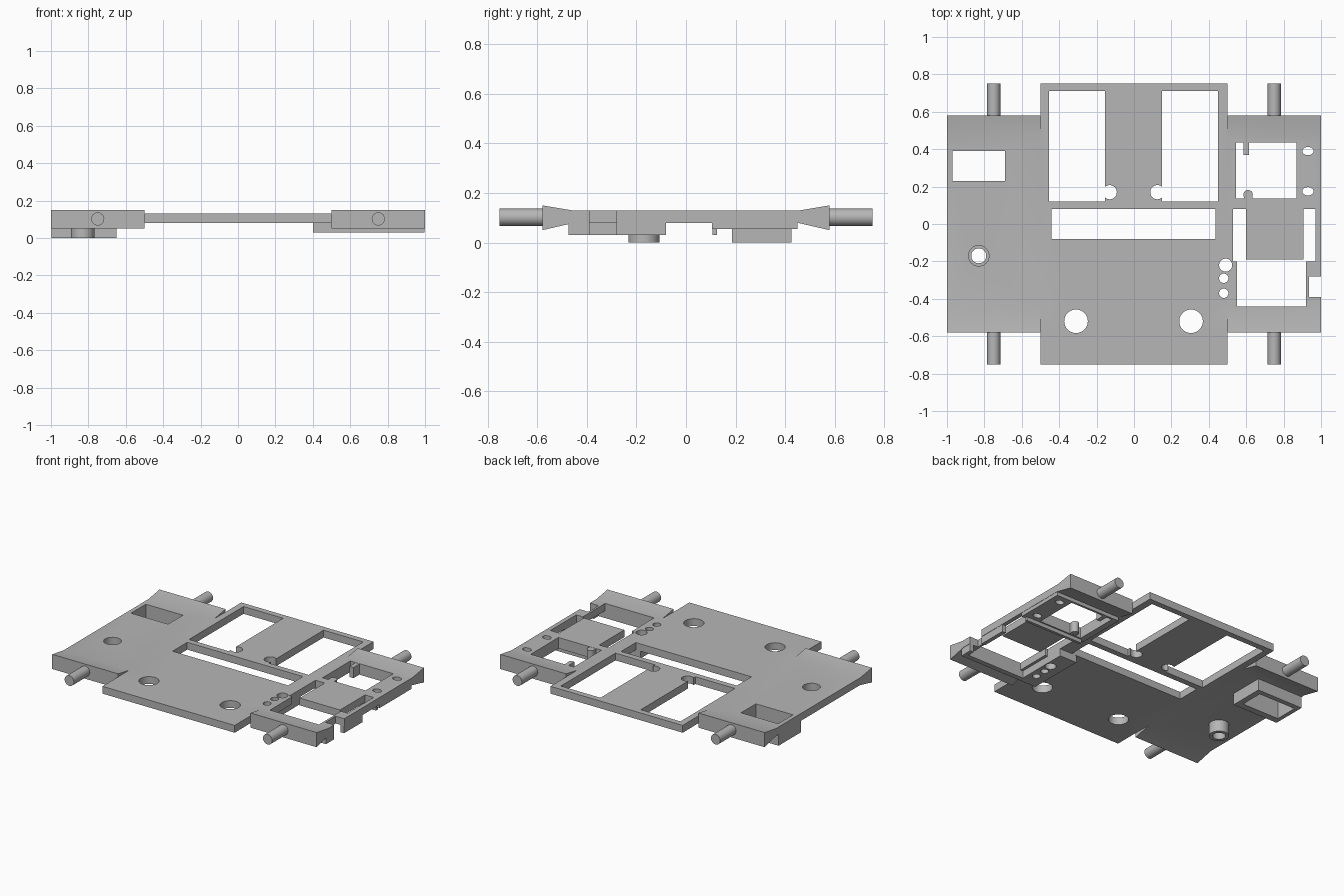
import bpy, bmesh, math
from mathutils import Matrix, Vector

cube = bpy.data.objects.get("Cube")
if cube:
    bpy.data.objects.remove(cube, do_unlink=True)

grey = bpy.data.materials.new("plain_grey")
grey.use_nodes = True
grey.diffuse_color = (0.47, 0.47, 0.47, 1)
grey.node_tree.nodes["Principled BSDF"].inputs["Base Color"].default_value = (0.47, 0.47, 0.47, 1)


def finish(name, bm):
    bmesh.ops.recalc_face_normals(bm, faces=bm.faces)
    mesh = bpy.data.meshes.new(name)
    bm.to_mesh(mesh)
    bm.free()
    mesh.materials.append(grey)
    obj = bpy.data.objects.new(name, mesh)
    bpy.context.scene.collection.objects.link(obj)
    return obj


def box(name, x0, x1, y0, y1, z0, z1):
    bm = bmesh.new()
    middle = Vector((x0 + x1, y0 + y1, z0 + z1)) / 2
    size = Matrix.Diagonal((x1 - x0, y1 - y0, z1 - z0, 1))
    bmesh.ops.create_cube(bm, size=1, matrix=Matrix.Translation(middle) @ size)
    return finish(name, bm)


def cylinder(name, x, y, z0, z1, r, ry=None):
    bm = bmesh.new()
    place = Matrix.Translation((x, y, (z0 + z1) / 2)) @ Matrix.Diagonal((1, (ry or r) / r, 1, 1))
    bmesh.ops.create_cone(bm, cap_ends=True, segments=40, radius1=r, radius2=r,
                          depth=z1 - z0, matrix=place)
    return finish(name, bm)


def wing(name, x0, x1):
    # Flat in the middle, flared thicker at both ends
    half = [(0.58, 0.05), (0.58, 0.15), (0.46, TOP)]
    outline = [(0.45, LOW)] + half
    outline += [(-y, z) for y, z in reversed(outline)]
    bm = bmesh.new()
    face = bm.faces.new([bm.verts.new((x0, y, z)) for y, z in outline])
    new = bmesh.ops.extrude_face_region(bm, geom=[face])["geom"]
    bmesh.ops.translate(bm, vec=(x1 - x0, 0, 0),
                        verts=[v for v in new if isinstance(v, bmesh.types.BMVert)])
    return finish(name, bm)


def combine(target, other, operation):
    # Apply one boolean and remove the tool object
    mod = target.modifiers.new("combine", "BOOLEAN")
    mod.object, mod.operation, mod.solver = other, operation, "EXACT"
    bpy.context.view_layer.objects.active = target
    bpy.ops.object.modifier_apply(modifier=mod.name)
    bpy.data.objects.remove(other, do_unlink=True)


LOW, TOP = 0.08, 0.13

# Main plate with its two wings
plate = box("base_plate", -0.5, 0.5, -0.75, 0.75, LOW, TOP)
combine(plate, wing("right_wing", -1, -0.5), "UNION")
combine(plate, wing("left_wing", 0.5, 1), "UNION")

# Raised frames on the underside of the left wing
front_frame = box("front_under_frame", 0.4, 0.998, -0.475, -0.08, 0.03, 0.1)
combine(front_frame, box("cutter", 0.53, 0.97, -0.44, 0.1, 0, LOW), "DIFFERENCE")
combine(plate, front_frame, "UNION")
combine(plate, box("rear_under_frame", 0.502, 0.998, 0.105, 0.45, 0.055, 0.1), "UNION")
combine(plate, box("under_lip", 0.53, 0.97, 0.106, 0.125, 0.03, 0.1), "UNION")

# Socket and hollow boss under the right wing
combine(plate, box("socket", -0.998, -0.65, 0.185, 0.425, 0, 0.1), "UNION")
combine(plate, cylinder("boss", -0.83, -0.17, 0, 0.1, 0.0625), "UNION")

# Rectangular openings
openings = [
    (-0.455, -0.155, 0.12, 0.71), (0.15, 0.45, 0.12, 0.71),
    (-0.44, 0.435, -0.079, 0.08), (-0.97, -0.69, 0.23, 0.39),
    (0.545, 0.87, 0.135, 0.435), (0.53, 0.6, -0.2, 0.08),
    (0.905, 0.97, -0.2, 0.08), (0.55, 0.92, -0.44, -0.19),
    (0.935, 1.1, -0.39, -0.28),
]
for x0, x1, y0, y1 in openings:
    combine(plate, box("cutter", x0, x1, y0, y1, -0.1, 0.3), "DIFFERENCE")

# Round and oval holes
holes = [
    (-0.31, -0.52, 0.063, 0.063), (0.305, -0.52, 0.063, 0.063),
    (-0.13, 0.17, 0.038, 0.038), (0.125, 0.17, 0.038, 0.038),
    (0.49, -0.22, 0.035, 0.035), (0.48, -0.29, 0.025, 0.025),
    (0.48, -0.37, 0.025, 0.025), (0.93, 0.39, 0.03, 0.022),
    (0.93, 0.175, 0.03, 0.022), (-0.83, -0.17, 0.04, 0.04),
]
for x, y, rx, ry in holes:
    combine(plate, cylinder("cutter", x, y, -0.1, 0.3, rx, ry), "DIFFERENCE")
combine(plate, cylinder("cutter", -0.83, -0.17, 0.06, 0.3, 0.055), "DIFFERENCE")

# Small tab and rounded peg in the rear left opening
box("rear_tab", 0.585, 0.615, 0.37, 0.44, 0.056, TOP - 0.001)
box("peg_neck", 0.587, 0.633, 0.13, 0.157, 0.056, TOP - 0.001)
cylinder("peg", 0.61, 0.157, 0.056, TOP - 0.001, 0.025)

# Four axle pins
for side, sx in (("left", 1), ("right", -1)):
    for end, sy in (("rear", 1), ("front", -1)):
        pin = cylinder(f"{end}_{side}_pin", 0, 0, -0.0875, 0.0875, 0.035)
        turn = Matrix.Rotation(math.pi / 2, 4, "X")
        pin.data.transform(Matrix.Translation((sx * 0.75, sy * 0.6645, 0.102)) @ turn)

# Smooth round walls, keep the edges crisp
bpy.ops.object.select_all(action="DESELECT")
for obj in bpy.context.scene.objects:
    if obj.type == "MESH" and obj.data.materials and obj.data.materials[0] == grey:
        obj.select_set(True)
        bpy.context.view_layer.objects.active = obj
bpy.ops.object.shade_smooth_by_angle(angle=math.radians(20))
